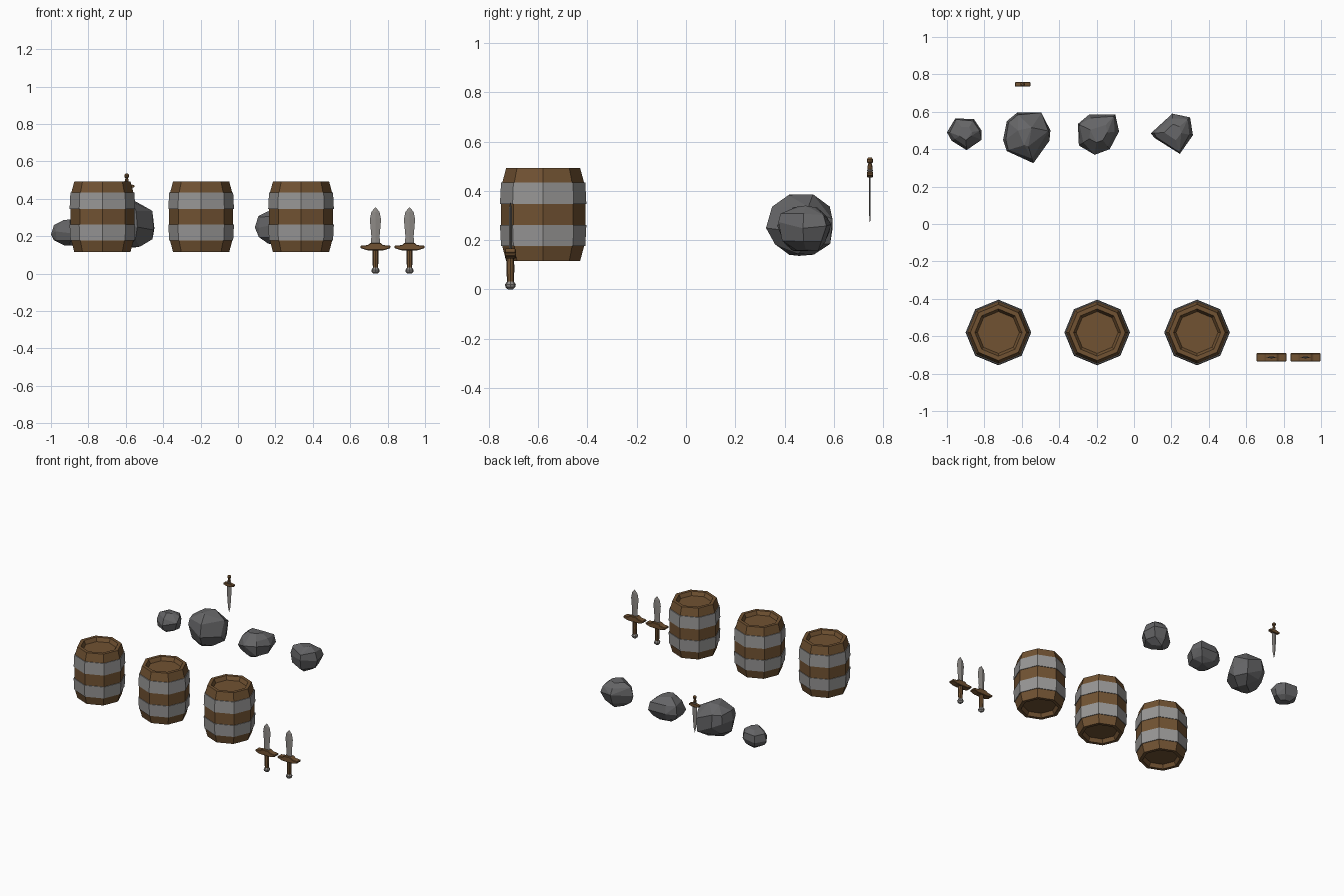
import bpy, bmesh, math, random
from mathutils import Vector

if "Cube" in bpy.data.objects:
    bpy.data.objects.remove(bpy.data.objects["Cube"])


def material(name, rgb):
    m = bpy.data.materials.new(name)
    m.diffuse_color = (*rgb, 1)
    m.use_nodes = True
    m.node_tree.nodes["Principled BSDF"].inputs["Base Color"].default_value = m.diffuse_color
    return m


WOOD = material("brown wood", (0.165, 0.085, 0.032))
IRON = material("iron band grey", (0.31, 0.305, 0.30))
STEEL = material("blade steel", (0.27, 0.255, 0.24))
STONE = material("dark stone", (0.13, 0.13, 0.135))


def finish(bm, name, mat, loc=(0, 0, 0)):
    bmesh.ops.recalc_face_normals(bm, faces=bm.faces)
    me = bpy.data.meshes.new(name)
    bm.to_mesh(me)
    bm.free()
    me.materials.append(mat)
    ob = bpy.data.objects.new(name, me)
    ob.location = loc
    bpy.context.collection.objects.link(ob)
    return ob


def lathe(name, profile, mat, loc, sides=8, closed=False):
    """Spin (radius, z) points; open profiles get flat caps."""
    bm = bmesh.new()
    rings = [[bm.verts.new((r * math.cos(2 * math.pi * i / sides),
                            r * math.sin(2 * math.pi * i / sides), z))
              for i in range(sides)] for r, z in profile]
    pairs = list(zip(rings, rings[1:]))
    if closed:
        pairs.append((rings[-1], rings[0]))
    else:
        bm.faces.new(rings[0])
        bm.faces.new(rings[-1])
    for a, b in pairs:
        for i in range(sides):
            j = (i + 1) % sides
            bm.faces.new((a[i], a[j], b[j], b[i]))
    return finish(bm, name, mat, loc)


def plate(name, half, depth, mat, loc, bevel=0.0):
    """Mirror a half outline of (x, z) points and give it thickness in y."""
    outline = half + [(-x, z) for x, z in reversed(half) if x > 0]
    bm = bmesh.new()
    f = bm.faces.new([bm.verts.new((x, -depth / 2, z)) for x, z in outline])
    ext = bmesh.ops.extrude_face_region(bm, geom=[f])
    bmesh.ops.translate(bm, vec=(0, depth, 0),
                        verts=[v for v in ext["geom"] if isinstance(v, bmesh.types.BMVert)])
    if bevel:
        bmesh.ops.bevel(bm, geom=bm.edges[:], offset=bevel, segments=1, affect='EDGES')
    return finish(bm, name, mat, loc)


def blade(name, half, depth, mat, loc):
    """Diamond-section blade: half widths by height, tip last."""
    bm = bmesh.new()
    tip = bm.verts.new((0, 0, half[-1][1]))
    rings = [[bm.verts.new(p) for p in ((w, 0, z), (0, depth / 2, z), (-w, 0, z), (0, -depth / 2, z))]
             for w, z in half[:-1]]
    bm.faces.new(rings[0])
    for a, b in zip(rings, rings[1:]):
        for i in range(4):
            bm.faces.new((a[i], a[i - 1], b[i - 1], b[i]))
    for i in range(4):
        bm.faces.new((rings[-1][i], rings[-1][i - 1], tip))
    return finish(bm, name, mat, loc)


# Barrels with recessed lids and two iron bands
for n, x in enumerate((-0.725, -0.197, 0.337), 1):
    at = (x, -0.58, 0)
    lathe(f"barrel_{n}_staves", [(0.112, 0.142), (0.126, 0.115), (0.15, 0.115), (0.166, 0.175),
                                 (0.171, 0.26), (0.171, 0.348), (0.166, 0.434), (0.15, 0.493),
                                 (0.126, 0.493), (0.112, 0.466)], WOOD, at)
    lathe(f"barrel_{n}_lower_band", [(0.16, 0.176), (0.171, 0.176), (0.1755, 0.262), (0.165, 0.262)],
          IRON, at, closed=True)
    lathe(f"barrel_{n}_upper_band", [(0.165, 0.347), (0.1755, 0.347), (0.171, 0.434), (0.16, 0.434)],
          IRON, at, closed=True)

# Two upright short swords
for n, x in enumerate((0.735, 0.917), 1):
    at = (x, -0.713, 0)
    lathe(f"sword_{n}_pommel", [(0.010, 0), (0.020, 0.009), (0.022, 0.020), (0.014, 0.032)], STEEL, at)
    lathe(f"sword_{n}_grip", [(0.014, 0.03), (0.016, 0.08), (0.015, 0.128)], WOOD, at)
    plate(f"sword_{n}_guard", [(0, 0.125), (0.045, 0.125), (0.08, 0.137), (0.08, 0.149),
                               (0.04, 0.153), (0.026, 0.165), (0, 0.165)], 0.044, WOOD, at, 0.003)
    blade(f"sword_{n}_blade", [(0.025, 0.155), (0.022, 0.20), (0.030, 0.29), (0.022, 0.33), (0, 0.356)],
          0.012, STEEL, at)

# Small dagger hanging point down
at = (-0.595, 0.747, 0)
lathe("dagger_pommel", [(0.007, 0.511), (0.013, 0.518), (0.013, 0.528), (0.006, 0.536)], WOOD, at)
lathe("dagger_grip", [(0.007, 0.477), (0.011, 0.490), (0.010, 0.500), (0.006, 0.513)], WOOD, at)
lathe("dagger_collar", [(0.010, 0.478), (0.012, 0.483), (0.009, 0.488)], STEEL, at)
plate("dagger_guard", [(0, 0.455), (0.016, 0.455), (0.041, 0.462), (0.041, 0.473),
                       (0.016, 0.479), (0, 0.479)], 0.023, WOOD, at, 0.002)
blade("dagger_blade", [(0.017, 0.46), (0.019, 0.42), (0.014, 0.35), (0.010, 0.30), (0, 0.262)],
      0.006, STEEL, at)


# Faceted boulders: plan outline, low z, high z
def boulder(name, outline, low, high, seed):
    rng = random.Random(seed)
    mid, h = (low + high) / 2, (high - low) / 2
    c = sum((Vector(p) for p in outline), Vector((0, 0))) / len(outline)
    bm = bmesh.new()
    for x, y in outline:
        d = Vector((x, y)) - c
        bm.verts.new((*d, h * rng.uniform(-0.25, 0.25)))
        for s, level in ((0.86, 0.6), (0.42, 0.97)):
            for sign in (1, -1):
                k = s * rng.uniform(0.85, 1.08)
                bm.verts.new((*(d * k), sign * h * level * rng.uniform(0.88, 1.03)))
    hull = bmesh.ops.convex_hull(bm, input=bm.verts[:])
    junk = {g for k in ("geom_interior", "geom_unused") for g in hull[k]
            if isinstance(g, bmesh.types.BMVert)}
    bmesh.ops.delete(bm, geom=list(junk), context='VERTS')
    bmesh.ops.dissolve_limit(bm, angle_limit=math.radians(14), verts=bm.verts[:], edges=bm.edges[:])
    finish(bm, name, STONE, (c.x, c.y, mid))


boulder("small_rock", [(-1, 0.49), (-0.955, 0.565), (-0.855, 0.56), (-0.815, 0.50), (-0.815, 0.45),
                       (-0.895, 0.395), (-0.975, 0.445)], 0.15, 0.29, 3)
boulder("large_rock", [(-0.70, 0.45), (-0.68, 0.55), (-0.625, 0.595), (-0.495, 0.595), (-0.447, 0.50),
                       (-0.452, 0.445), (-0.538, 0.325), (-0.60, 0.345), (-0.68, 0.39)], 0.135, 0.387, 5)
boulder("block_rock", [(-0.30, 0.535), (-0.24, 0.585), (-0.10, 0.585), (-0.08, 0.495), (-0.13, 0.40),
                       (-0.21, 0.37), (-0.295, 0.42)], 0.15, 0.335, 8)
boulder("pointed_rock", [(0.09, 0.485), (0.205, 0.59), (0.30, 0.57), (0.315, 0.475), (0.245, 0.375),
                         (0.11, 0.46)], 0.155, 0.345, 11)
